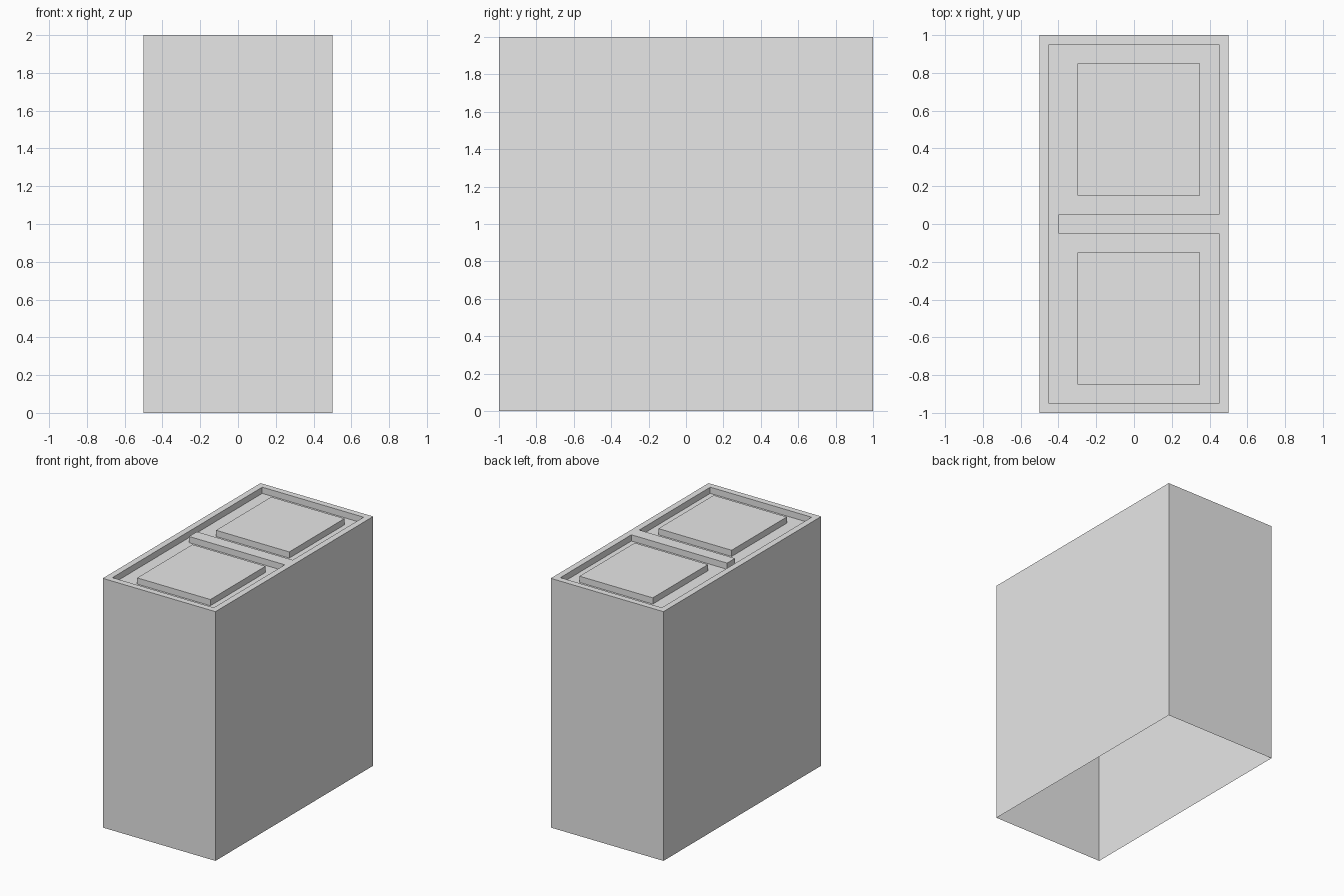
import bpy
import bmesh

cube = bpy.data.objects.get("Cube")
if cube:
    bpy.data.objects.remove(cube, do_unlink=True)

HEIGHT, DEPTH = 2.0, 0.05

# Plan of the top: outer edge, rim, divider end and raised panels
XS = [-0.5, -0.45, -0.4, -0.3, 0.35, 0.45, 0.5]
HALF_Y = [0.05, 0.15, 0.85, 0.95, 1.0]
YS = [-y for y in reversed(HALF_Y)] + HALF_Y


def is_recessed(x, y):
    """True where the top is sunk below the rim, divider and panels."""
    y = abs(y)
    rim = abs(x) > 0.45 or y > 0.95
    divider = x > -0.4 and y < 0.05
    panel = -0.3 < x < 0.35 and 0.15 < y < 0.85
    return not (rim or divider or panel)


bm = bmesh.new()

# Flat top divided along the plan lines
grid = [[bm.verts.new((x, y, HEIGHT)) for y in YS] for x in XS]
for i in range(len(XS) - 1):
    for j in range(len(YS) - 1):
        bm.faces.new((grid[i][j], grid[i + 1][j],
                      grid[i + 1][j + 1], grid[i][j + 1]))

# Outer walls, open underneath
border = [e for e in bm.edges if e.is_boundary]
top_faces = list(bm.faces)
walls = bmesh.ops.extrude_edge_only(bm, edges=border)["geom"]
for v in walls:
    if isinstance(v, bmesh.types.BMVert):
        v.co.z = 0

# Sunken floor, leaving rim, divider and two panels standing
sunk = [f for f in top_faces if is_recessed(*f.calc_center_median().xy)]
floor = bmesh.ops.extrude_face_region(bm, geom=sunk)["geom"]
bmesh.ops.translate(bm, vec=(0, 0, -DEPTH),
                    verts=[v for v in floor if isinstance(v, bmesh.types.BMVert)])
bmesh.ops.delete(bm, geom=[f for f in sunk if f.is_valid], context="FACES")

# Merge flat areas into clean faces
bmesh.ops.dissolve_limit(bm, angle_limit=0.01, verts=bm.verts, edges=bm.edges)
bmesh.ops.recalc_face_normals(bm, faces=bm.faces)

mesh = bpy.data.meshes.new("casing")
bm.to_mesh(mesh)
bm.free()

# Plain grey finish
grey = bpy.data.materials.new("light_grey")
grey.use_nodes = True
colour = (0.8, 0.8, 0.8, 1)
grey.diffuse_color = colour
grey.node_tree.nodes["Principled BSDF"].inputs["Base Color"].default_value = colour
mesh.materials.append(grey)

casing = bpy.data.objects.new("casing", mesh)
bpy.context.collection.objects.link(casing)
